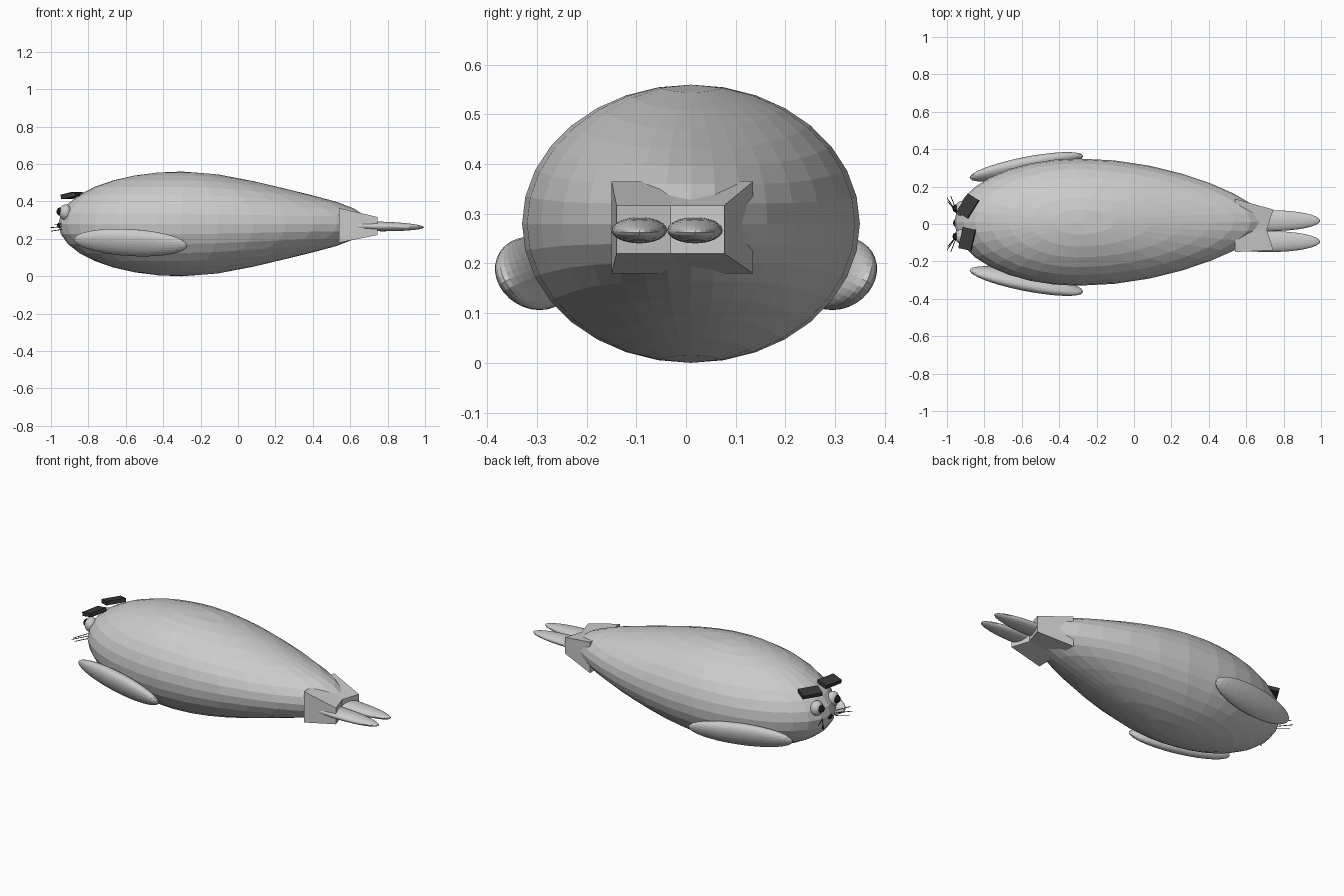
import bpy, bmesh, math
from mathutils import Vector, Euler

if "Cube" in bpy.data.objects:
    bpy.data.objects.remove(bpy.data.objects["Cube"])


def material(name, c):
    m = bpy.data.materials.new(name)
    m.diffuse_color = (c, c, c, 1)
    m.use_nodes = True
    m.node_tree.nodes["Principled BSDF"].inputs["Base Color"].default_value = m.diffuse_color
    return m


black = material("black", 0.01)
dark = material("dark_grey", 0.04)


def finish(bm, name, mat=None):
    bmesh.ops.recalc_face_normals(bm, faces=bm.faces)
    me = bpy.data.meshes.new(name)
    bm.to_mesh(me)
    bm.free()
    ob = bpy.data.objects.new(name, me)
    bpy.context.collection.objects.link(ob)
    if mat:
        me.materials.append(mat)
    return ob


def ellipsoid(name, loc, radii, rot=(0, 0, 0), mat=None, seg=32, rings=16):
    bm = bmesh.new()
    bmesh.ops.create_uvsphere(bm, u_segments=seg, v_segments=rings, radius=1)
    bmesh.ops.scale(bm, vec=radii, verts=bm.verts)
    ob = finish(bm, name, mat)
    ob.location = loc
    ob.rotation_euler = [math.radians(a) for a in rot]
    return ob


def box(name, loc, size, rot, mat):
    bm = bmesh.new()
    bmesh.ops.create_cube(bm, size=1)
    bmesh.ops.scale(bm, vec=size, verts=bm.verts)
    ob = finish(bm, name, mat)
    ob.location = loc
    ob.rotation_euler = [math.radians(a) for a in rot]


def rod(name, a, b, r, mat):
    a, b = Vector(a), Vector(b)
    bm = bmesh.new()
    bmesh.ops.create_cone(bm, cap_ends=True, segments=8, radius1=r, radius2=r,
                          depth=(b - a).length)
    ob = finish(bm, name, mat)
    ob.location = (a + b) / 2
    ob.rotation_euler = (b - a).to_track_quat('Z', 'Y').to_euler()


# Body: a sphere with its rear half stretched and tapered
bm = bmesh.new()
bmesh.ops.create_uvsphere(bm, u_segments=32, v_segments=16, radius=1)
for v in bm.verts:
    u, fy, fz = v.co.x, 1, 1
    length = 0.66
    if u > 0:
        t = min(1, u / 0.8)
        fz = 1 - 0.25 * t * t * (3 - 2 * t)
        fy = 1 - 0.27 * u * u
        length = 1.0
    v.co = (-0.3 + length * u, 0.01 + 0.34 * fy * v.co.y, 0.28 + 0.28 * fz * v.co.z)
finish(bm, "body")

# Tail stub: lofted block with a notched end
bm = bmesh.new()
sections = []
for x, notch, y0, y1, z0, z1 in ((0.54, 0, -0.15, 0.135, 0.18, 0.365),
                                 (0.745, 0.035, -0.14, 0.077, 0.22, 0.317)):
    ym = (y0 + y1) / 2
    sections.append([bm.verts.new(p) for p in (
        (x, y0, z0), (x - notch, ym, z0), (x, y1, z0),
        (x, y1, z1), (x - notch, ym, z1), (x, y0, z1))])
a, b = sections
for i in range(6):
    j = (i + 1) % 6
    bm.faces.new((a[i], a[j], b[j], b[i]))
for s in sections:
    bm.faces.new((s[0], s[1], s[4], s[5]))
    bm.faces.new((s[1], s[2], s[3], s[4]))
finish(bm, "tail_stub")

# Hind flippers
for n, y in (("left", 0.018), ("right", -0.094)):
    ellipsoid("hind_flipper_" + n, (0.725, y, 0.267), (0.27, 0.056, 0.026), (0, 1, 0))

for n, s in (("left", 1), ("right", -1)):
    # Front flippers, splayed outwards and rolled under the body
    ellipsoid("front_flipper_" + n, (-0.575, 0.305 * s, 0.18),
              (0.31, 0.045, 0.078), (-28 * s, 3, 11 * s))
    # Eyes
    y = 0.008 + 0.075 * s
    ellipsoid("eye_" + n, (-0.922, y, 0.342), (0.034, 0.04, 0.042), seg=24, rings=12)
    ellipsoid("pupil_" + n, (-0.95, y, 0.346), (0.02, 0.022, 0.022), mat=black,
              seg=24, rings=12)
    # Whiskers
    for dz, dx, dy in ((0.0, -0.05, 0.08), (0.015, -0.03, 0.09), (-0.015, -0.045, 0.06)):
        rod("whisker_" + n, (-0.945, 0.06 * s, 0.265 + dz),
            (-0.95 + dx, 0.06 * s + dy * s, 0.26 + 1.2 * dz), 0.002, black)

# Brows
box("brow_left", (-0.888, 0.096, 0.432), (0.07, 0.115, 0.022), (0, -12, -32), dark)
box("brow_right", (-0.892, -0.08, 0.432), (0.07, 0.115, 0.022), (0, -12, -12), dark)

# Nose
ellipsoid("nose", (-0.955, 0.005, 0.272), (0.012, 0.02, 0.014), mat=black, seg=16, rings=8)
